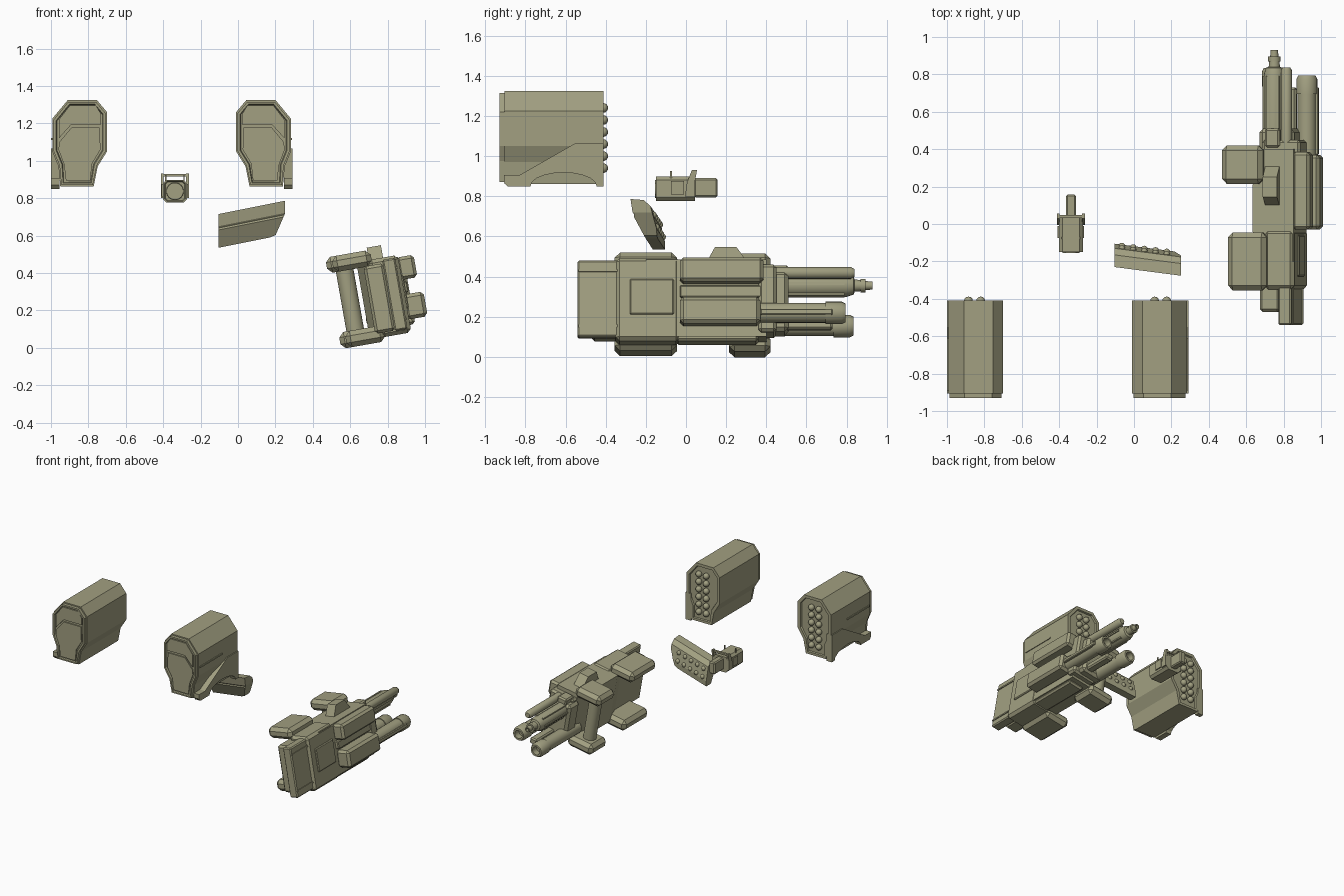
import bpy, bmesh, math
from mathutils import Matrix, Vector

cube = bpy.data.objects.get("Cube")
if cube:
    bpy.data.objects.remove(cube, do_unlink=True)

olive = bpy.data.materials.new("olive_paint")
olive.use_nodes = True
color = (0.36, 0.35, 0.22, 1)
olive.diffuse_color = color
olive.node_tree.nodes["Principled BSDF"].inputs["Base Color"].default_value = color

ID = Matrix.Identity(4)
GUN = Matrix.Translation((0.75, 0, 0.27)) @ Matrix.Rotation(math.radians(-10), 4, "Y")
MIRROR = Matrix.Translation((-0.71, 0, 0)) @ Matrix.Diagonal((-1, 1, 1, 1))


def finish(name, bm, m=ID, smooth=False):
    bm.transform(m)
    bmesh.ops.recalc_face_normals(bm, faces=bm.faces[:])
    me = bpy.data.meshes.new(name)
    bm.to_mesh(me)
    bm.free()
    me.materials.append(olive)
    ob = bpy.data.objects.new(name, me)
    bpy.context.collection.objects.link(ob)
    if smooth:
        bpy.ops.object.select_all(action="DESELECT")
        ob.select_set(True)
        bpy.context.view_layer.objects.active = ob
        bpy.ops.object.shade_smooth_by_angle(angle=math.radians(35))
    return ob


def prism_mesh(pts, axis, lo, hi):
    place = {"x": lambda a, b, t: (t, a, b), "y": lambda a, b, t: (a, t, b),
             "z": lambda a, b, t: (a, b, t)}[axis]
    bm = bmesh.new()
    ends = [[bm.verts.new(place(a, b, t)) for a, b in pts] for t in (lo, hi)]
    for ring in ends:
        bm.faces.new(ring)
    n = len(pts)
    for i in range(n):
        j = (i + 1) % n
        bm.faces.new((ends[0][i], ends[0][j], ends[1][j], ends[1][i]))
    bmesh.ops.recalc_face_normals(bm, faces=bm.faces[:])
    return bm


def prism(name, pts, axis, lo, hi, m=ID):
    return finish(name, prism_mesh(pts, axis, lo, hi), m)


def box(name, x, y, z, m=ID, bevel=0.0):
    bm = prism_mesh([(x[0], z[0]), (x[1], z[0]), (x[1], z[1]), (x[0], z[1])], "y", *y)
    if bevel:
        bmesh.ops.bevel(bm, geom=bm.edges[:], offset=bevel, segments=1, affect="EDGES")
    return finish(name, bm, m)


def lathe(name, center, profile, m=ID, sides=20):
    # turned part along y from (y, radius) pairs
    bm = bmesh.new()
    rings = []
    for y, r in profile:
        angles = [2 * math.pi * (i + 0.5) / sides for i in range(sides)]
        rings.append([bm.verts.new((center[0] + r * math.cos(a), y, center[1] + r * math.sin(a)))
                      for a in angles])
    for a, b in zip(rings, rings[1:]):
        for i in range(sides):
            j = (i + 1) % sides
            bm.faces.new((a[i], a[j], b[j], b[i]))
    bm.faces.new(rings[0])
    bm.faces.new(rings[-1])
    return finish(name, bm, m, smooth=sides > 8)


def dome(name, loc, r, m=ID):
    bm = bmesh.new()
    bmesh.ops.create_uvsphere(bm, u_segments=12, v_segments=8, radius=r)
    bm.transform(Matrix.Translation(loc))
    return finish(name, bm, m, smooth=True)


# Launcher pods, one mirrored from the other
SHELL = [(0.045, 1.325), (0.2, 1.325), (0.283, 1.225), (0.283, 1.05), (0.25, 0.97),
         (0.24, 0.862), (0.062, 0.862), (0.04, 0.97), (-0.01, 1.05), (-0.01, 1.26)]
LOWER = [(0.245, 1.1), (0.18, 1.178), (0.03, 1.178), (0.025, 1.06), (0.07, 0.985),
         (0.08, 0.895), (0.21, 0.895), (0.22, 0.98), (0.25, 1.06)]
UPPER = [(0.248, 1.22), (0.19, 1.295), (0.05, 1.295), (0.022, 1.25), (0.022, 1.195),
         (0.18, 1.195), (0.248, 1.12)]


def recess(bm, side, margin, depth):
    face = [f for f in bm.faces if f.normal.y * side > 0.9]
    bmesh.ops.inset_region(bm, faces=face, thickness=margin, depth=0)
    bmesh.ops.inset_region(bm, faces=face, thickness=0.005, depth=-depth)


for side, m in (("left", ID), ("right", MIRROR)):
    bm = prism_mesh(SHELL, "y", -0.905, -0.41)
    recess(bm, 1, 0.025, 0.012)
    finish(side + "_pod_shell", bm, m)
    cx, cz = 0.137, 1.09
    rim = [(cx + (x - cx) * 0.95, cz + (z - cz) * 0.96) for x, z in SHELL]
    bm = prism_mesh(rim, "y", -0.93, -0.9)
    recess(bm, -1, 0.014, 0.012)
    finish(side + "_pod_front_rim", bm, m)
    prism(side + "_pod_lower_door", LOWER, "y", -0.927, -0.915, m)
    prism(side + "_pod_upper_door", UPPER, "y", -0.927, -0.915, m)
    # side skirt with an arched cutout
    arch = [(-0.61 + 0.165 * math.cos(a), 0.85 + 0.068 * math.sin(a))
            for a in [math.pi * i / 10 for i in range(11)]]
    skirt = [(-0.89, 0.85), (-0.907, 0.87), (-0.907, 0.905), (-0.83, 0.905),
             (-0.55, 1.065), (-0.41, 1.065), (-0.41, 0.85)] + arch
    prism(side + "_pod_skirt", skirt, "x", 0.245, 0.291, m)
    box(side + "_pod_side_rail", (0.27, 0.289), (-0.89, -0.61), (1.11, 1.122), m)
    for col in (0.11, 0.175):
        for row in range(6):
            dome(side + "_pod_missile", (col, -0.412, 0.94 + 0.06 * row), 0.024, m)

# Sensor head
HX, HZ = -0.337, 0.837
c, h, w = 0.018, 0.061, 0.063
octagon = [(HX + a, HZ + b) for a, b in ((-w + c, -h), (w - c, -h), (w, -h + c), (w, h - c),
                                         (w - c, h), (-w + c, h), (-w, h - c), (-w, -h + c))]
bm = prism_mesh(octagon, "y", -0.15, 0.045)
recess(bm, -1, 0.008, 0.01)
finish("head_body", bm)
lathe("head_lens", (HX, HZ), [(-0.155, 0.035), (-0.155, 0.045), (-0.13, 0.048)])
box("head_rear_stem", (HX - 0.026, HX + 0.026), (0.04, 0.157), (0.795, 0.89), bevel=0.008)
for s in (-1, 1):
    x = sorted((HX + s * 0.06, HX + s * 0.071))
    box("head_side_plate", x, (-0.075, -0.01), (0.81, 0.875))
    prism("head_ear", [(-0.005, 0.8), (0.045, 0.8), (0.045, 0.875), (0.055, 0.932), (0.03, 0.932),
                       (0.005, 0.87)], "x", *sorted((HX + s * 0.06, HX + s * 0.074)))
    box("head_front_post", sorted((HX + s * 0.045, HX + s * 0.052)), (-0.08, -0.07), (0.89, 0.925))
box("head_crossbar", (HX - 0.07, HX + 0.07), (0.032, 0.048), (0.915, 0.928))

# Slanted missile rack with a sheared body
SHEAR = Matrix(((1, 0, 0, 0), (-0.13, 1, 0, -0.0137), (0.2, 0, 1, 0.021), (0, 0, 0, 1)))
rack = [(-0.23, 0.715), (-0.165, 0.71), (-0.13, 0.68), (-0.105, 0.575), (-0.105, 0.535),
        (-0.165, 0.535), (-0.215, 0.63), (-0.212, 0.64), (-0.22, 0.65)]
bm = prism_mesh(rack, "x", -0.105, 0.252)
bm.transform(SHEAR)
for co, no in (((0.25, 0, 0.715), (0.92, 0, -0.4)), ((0.205, 0, 0.605), (0.4, 0, -0.92))):
    res = bmesh.ops.bisect_plane(bm, geom=bm.verts[:] + bm.edges[:] + bm.faces[:],
                                 plane_co=co, plane_no=no, clear_outer=True)
    cut = [e for e in res["geom_cut"] if isinstance(e, bmesh.types.BMEdge)]
    bmesh.ops.holes_fill(bm, edges=cut)
finish("rack_body", bm)
for i in range(5):
    for y, z in ((-0.127, 0.65), (-0.113, 0.59)):
        dome("rack_missile", SHEAR @ Vector((-0.065 + 0.06 * i, y, z)), 0.018)

# Gun body, rolled about its barrel axis
box("gun_stock_slab", (0.055, 0.125), (-0.54, -0.03), (-0.193, 0.193), GUN, 0.008)
for v in (-0.14, 0.14):
    box("stock_ridge", (0.07, 0.131), (-0.535, -0.3), (v - 0.006, v + 0.006), GUN)
box("gun_stock_core", (-0.05, 0.06), (-0.47, -0.1), (-0.19, 0.175), GUN, 0.015)
box("gun_collar", (-0.02, 0.142), (-0.35, -0.03), (-0.215, 0.205), GUN, 0.02)
box("collar_plate", (0.13, 0.152), (-0.28, -0.06), (-0.085, 0.095), GUN, 0.006)
receiver = [(-0.083, -0.04), (-0.083, 0.21), (-0.04, 0.4), (0.14, 0.4), (0.14, -0.2), (-0.03, -0.2)]
prism("gun_receiver", receiver, "z", -0.195, 0.195, GUN)
box("gun_front_block", (-0.06, 0.13), (0.38, 0.51), (-0.165, 0.14), GUN, 0.02)
box("gun_front_step", (-0.04, 0.17), (0.36, 0.45), (-0.175, 0.165), GUN, 0.015)
box("gun_lower_keel", (0.0, 0.13), (-0.05, 0.36), (-0.215, -0.17), GUN, 0.012)
box("upper_side_box", (0.13, 0.225), (-0.03, 0.385), (0.07, 0.192), GUN, 0.016)
box("lower_side_box", (0.13, 0.243), (-0.03, 0.37), (-0.145, -0.01), GUN, 0.018)
box("side_channel", (0.12, 0.165), (-0.03, 0.4), (0.0, 0.06), GUN, 0.006)
sight = [(0.1, 0.19), (0.145, 0.272), (0.25, 0.272), (0.31, 0.19)]
prism("top_sight", sight, "x", -0.015, 0.062, GUN)
box("top_bracket", (-0.02, 0.06), (0.41, 0.51), (0.1, 0.18), GUN, 0.01)

# Grips: padded blocks above and below, with a round handle
for end, y, u in (("front", (-0.355, -0.045), (-0.21, 0.0)), ("rear", (0.215, 0.42), (-0.243, -0.02))):
    for level, v in (("upper", (0.172, 0.258)), ("lower", (-0.238, -0.15))):
        box(end + "_" + level + "_pad", u, y, v, GUN, 0.026)
lathe("grip_handle", (0, 0), [(-0.17, 0.048), (0.19, 0.048)],
      GUN @ Matrix.Translation((-0.152, 0.32, 0)) @ Matrix.Rotation(math.pi / 2, 4, "X"))

# Barrels with hollow muzzles
MAIN = [(0.4, 0.05), (0.5, 0.05), (0.5, 0.056), (0.8, 0.056), (0.835, 0.045), (0.84, 0.03),
        (0.87, 0.028), (0.87, 0.034), (0.895, 0.034), (0.895, 0.022), (0.93, 0.02),
        (0.93, 0.012), (0.9, 0.012)]
lathe("main_barrel", (0.015, 0.084), MAIN, GUN)
for name, center, tip in (("side", (0.163, -0.08), 0.795), ("lower", (-0.03, -0.113), 0.835)):
    profile = [(0.33, 0.05), (tip - 0.1, 0.05), (tip - 0.1, 0.056), (tip - 0.02, 0.056),
               (tip, 0.046), (tip, 0.032), (tip - 0.05, 0.03)]
    lathe(name + "_barrel", center, profile, GUN)
for i in range(6):
    a = math.pi * i / 3
    u, v = 0.015 + 0.055 * math.cos(a), 0.084 + 0.055 * math.sin(a)
    box("barrel_rib", (u - 0.007, u + 0.007), (0.5, 0.79), (v - 0.007, v + 0.007), GUN)
lathe("upper_gas_tube", (0.09, 0.135), [(0.38, 0.03), (0.82, 0.03), (0.838, 0.02)], GUN, 12)
box("side_barrel_rail", (0.2, 0.226), (0.37, 0.73), (-0.1, -0.07), GUN, 0.005)
box("lower_barrel_rail", (0.04, 0.1), (0.37, 0.73), (-0.15, -0.1), GUN, 0.01)
